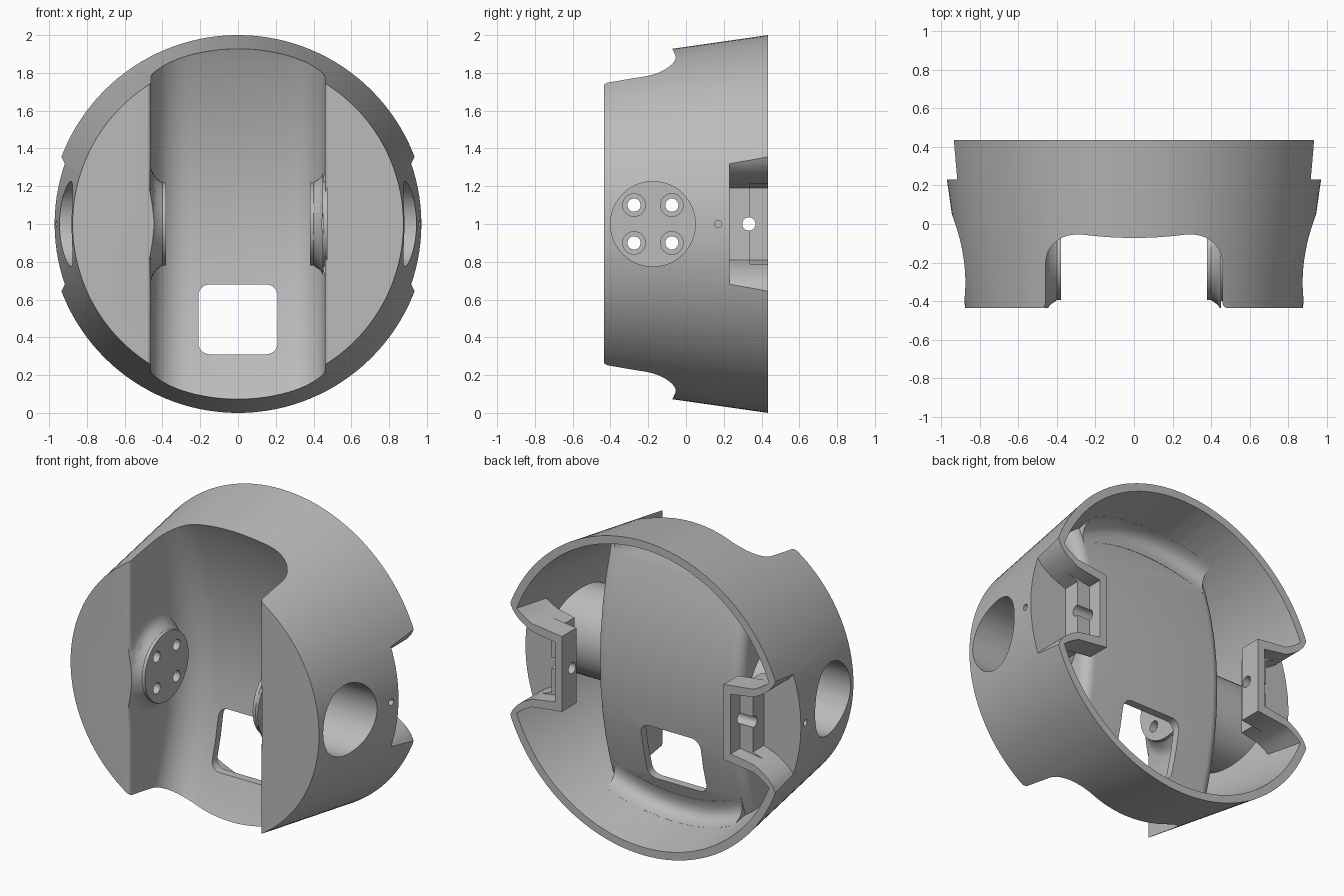
import bpy, bmesh, math
from mathutils import Matrix

cube = bpy.data.objects.get("Cube")
if cube:
    bpy.data.objects.remove(cube, do_unlink=True)

grey = bpy.data.materials.new("plain_grey")
grey.use_nodes = True
colour = (0.5, 0.5, 0.5, 1)
grey.diffuse_color = colour
grey.node_tree.nodes["Principled BSDF"].inputs["Base Color"].default_value = colour

WALL = 0.05
BACK, FRONT = 0.435, -0.435
SIDE_HUB = (0, -0.175, 1)
TURN = {"x": Matrix.Rotation(math.pi / 2, 4, "Y"),
        "y": Matrix.Rotation(-math.pi / 2, 4, "X")}


def finish(bm, name):
    bmesh.ops.recalc_face_normals(bm, faces=bm.faces)
    mesh = bpy.data.meshes.new(name)
    bm.to_mesh(mesh)
    bm.free()
    ob = bpy.data.objects.new(name, mesh)
    bpy.context.collection.objects.link(ob)
    return ob


def frustum(name, axis, a, b, ra, rb, centre=(0, 0, 1), segs=48):
    """Round solid along an axis, radius ra at a and rb at b."""
    if b < a:
        a, b, ra, rb = b, a, rb, ra
    bm = bmesh.new()
    place = Matrix.Translation(centre) @ TURN[axis] @ Matrix.Translation((0, 0, (a + b) / 2))
    bmesh.ops.create_cone(bm, cap_ends=True, segments=segs, radius1=ra,
                          radius2=rb, depth=b - a, matrix=place)
    return finish(bm, name)


def loft(name, rings):
    """Closed solid through matching rings of points."""
    bm = bmesh.new()
    loops = [[bm.verts.new(p) for p in ring] for ring in rings]
    n = len(loops[0])
    for low, high in zip(loops, loops[1:]):
        for i in range(n):
            j = (i + 1) % n
            bm.faces.new((low[i], low[j], high[j], high[i]))
    bm.faces.new(loops[0])
    bm.faces.new(loops[-1])
    return finish(bm, name)


def prism_y(name, outline, y0, y1):
    return loft(name, [[(x, y, z) for x, z in outline] for y in (y0, y1)])


def boolean(target, tool, kind="DIFFERENCE"):
    mod = target.modifiers.new("cut", "BOOLEAN")
    mod.operation, mod.object, mod.solver = kind, tool, "EXACT"
    bpy.context.view_layer.objects.active = target
    bpy.ops.object.modifier_apply(modifier=mod.name)
    bpy.data.objects.remove(tool, do_unlink=True)


def cone_radius(y):
    return 0.938 + 0.143 * y


def floor_y(h, grow):
    """Depth of the curved channel floor at height h from the middle."""
    return 0.135 - 2.2 + math.sqrt((2.2 + grow) ** 2 - h * h)


def channel(name, grow, fillet):
    """Upright trough with a floor curved from top to bottom."""
    side, rings = 0.46 + grow, []
    for k in range(13):
        h = -1.02 + 2.04 * k / 12
        floor = floor_y(h, grow)
        half = [(side + 0.025, -0.6)]
        for i in range(6):
            t = math.pi / 2 * i / 5
            half.append((side + 0.025 - 0.025 * math.sin(t), -0.41 - 0.026 * math.cos(t)))
        for i in range(11):
            t = math.pi / 2 * i / 10
            half.append((side - fillet + fillet * math.cos(t),
                         floor - fillet + fillet * math.sin(t)))
        ring = half + [(-x, y) for x, y in reversed(half)]
        rings.append([(x, y, 1 + h) for x, y in ring])
    return loft(name, rings)


def cove(name, s, size):
    """Concave fillet where the back of the channel floor meets the cone."""
    def cone_h(x, y):
        return math.sqrt((cone_radius(y) - WALL) ** 2 - x * x)
    rings = []
    for k in range(13):
        x = -0.45 + 0.9 * k / 12
        h = 0.85
        for _ in range(8):
            y = floor_y(h, WALL)
            h = cone_h(x, y)
        a = (floor_y(h - size, WALL), h - size)
        b = (y + size, cone_h(x, y + size))
        ring = [(a[0] - 0.02, a[1])]
        for i in range(9):
            t = i / 8
            ring.append(tuple((1 - t) ** 2 * p + 2 * t * (1 - t) * q + t * t * r
                              for p, q, r in zip(a, (y, h), b)))
        ring += [(b[0], b[1] + 0.02), (y - 0.03, h + 0.03)]
        rings.append([(x, py, 1 + s * ph) for py, ph in ring])
    return loft(name, rings)


def notch(name, s, grow, depth, y0):
    """Side pocket opening outwards through the back rim, with rolled lips."""
    half = [(1.1, 0.375), (0.94, 0.37), (0.93, 0.345), (0.915, 0.315), (0.89, 0.285),
            (0.86, 0.26), (0.82, 0.235), (0.78, 0.215), (depth - grow, 0.19)]
    half = [(x, z + grow) for x, z in half]
    outline = [(s * x, 1 + z) for x, z in half + [(x, -z) for x, z in reversed(half)]]
    return prism_y(name, outline, y0 - grow, 0.6)


def stepped_notch(target, name, s, grow):
    """Shallow pocket that steps deeper next to the rim."""
    boolean(target, notch(name, s, grow, 0.71, 0.23))
    boolean(target, notch(name + "_step", s, grow, 0.62, 0.34))


# Tapered body with the front channel, leaving flared bosses on its walls
body = frustum("housing", "y", FRONT, BACK, cone_radius(FRONT), cone_radius(BACK), segs=128)
trough = channel("trough_cutter", 0, 0.2)
for s in (1, -1):
    for a, b, ra, rb in ((0.38, 0.42, 0.22, 0.22), (0.4, 0.436, 0.22, 0.245),
                         (0.435, 0.451, 0.244, 0.27), (0.45, 0.47, 0.268, 0.32)):
        boolean(trough, frustum("boss", "x", s * a, s * b, ra, rb, SIDE_HUB))
boolean(body, trough)

# Hollow inside, keeping a wall around the channel, tubes and pockets
y0, y1 = FRONT + WALL, 0.6
cavity = frustum("cavity_cutter", "y", y0, y1, cone_radius(y0) - WALL,
                 cone_radius(y1) - WALL, segs=128)
boolean(cavity, channel("trough_wall", WALL, 0.07))
for s in (1, -1):
    boolean(cavity, cove("floor_cove", s, 0.12))
    boolean(cavity, frustum("tube_wall", "x", s * 0.4, s * 1.1, 0.272, 0.272, SIDE_HUB))
    stepped_notch(cavity, "pocket_wall", s, WALL)
boolean(body, cavity)

# Side recesses with four counterbored screw holes, and the rim pockets
for s in (1, -1):
    boolean(body, frustum("recess", "x", s * 0.45, s * 1.2, 0.225, 0.225, SIDE_HUB))
    for dy in (-0.1, 0.1):
        for dz in (-0.1, 0.1):
            at = (0, SIDE_HUB[1] + dy, 1 + dz)
            boolean(body, frustum("counterbore", "x", s * 0.425, s * 0.5, 0.06, 0.06, at, 24))
            boolean(body, frustum("screw_hole", "x", s * 0.3, s * 0.5, 0.035, 0.035, at, 24))
    stepped_notch(body, "pocket", s, 0)
    boolean(body, frustum("pin_hole", "x", s * 0.52, s * 0.78, 0.035, 0.035, (0, 0.333, 1), 24))
    boolean(body, frustum("pilot_hole", "x", s * 0.935, s * 1.1, 0.02, 0.02, (0, 0.17, 1), 16))

# Rounded window through the lower part of the channel floor
outline = []
for q, (cx, cz) in enumerate([(0.15, 0.62), (-0.15, 0.62), (-0.15, 0.37), (0.15, 0.37)]):
    for i in range(7):
        t = math.pi / 2 * (q + i / 6)
        outline.append((cx + 0.06 * math.cos(t), cz + 0.06 * math.sin(t)))
boolean(body, prism_y("window", outline, -0.3, 0.4))

# Finish
body.data.materials.clear()
body.data.materials.append(grey)
for face in body.data.polygons:
    face.material_index = 0
bpy.ops.object.select_all(action="DESELECT")
body.select_set(True)
bpy.context.view_layer.objects.active = body
bpy.ops.object.shade_smooth_by_angle(angle=math.radians(30))
